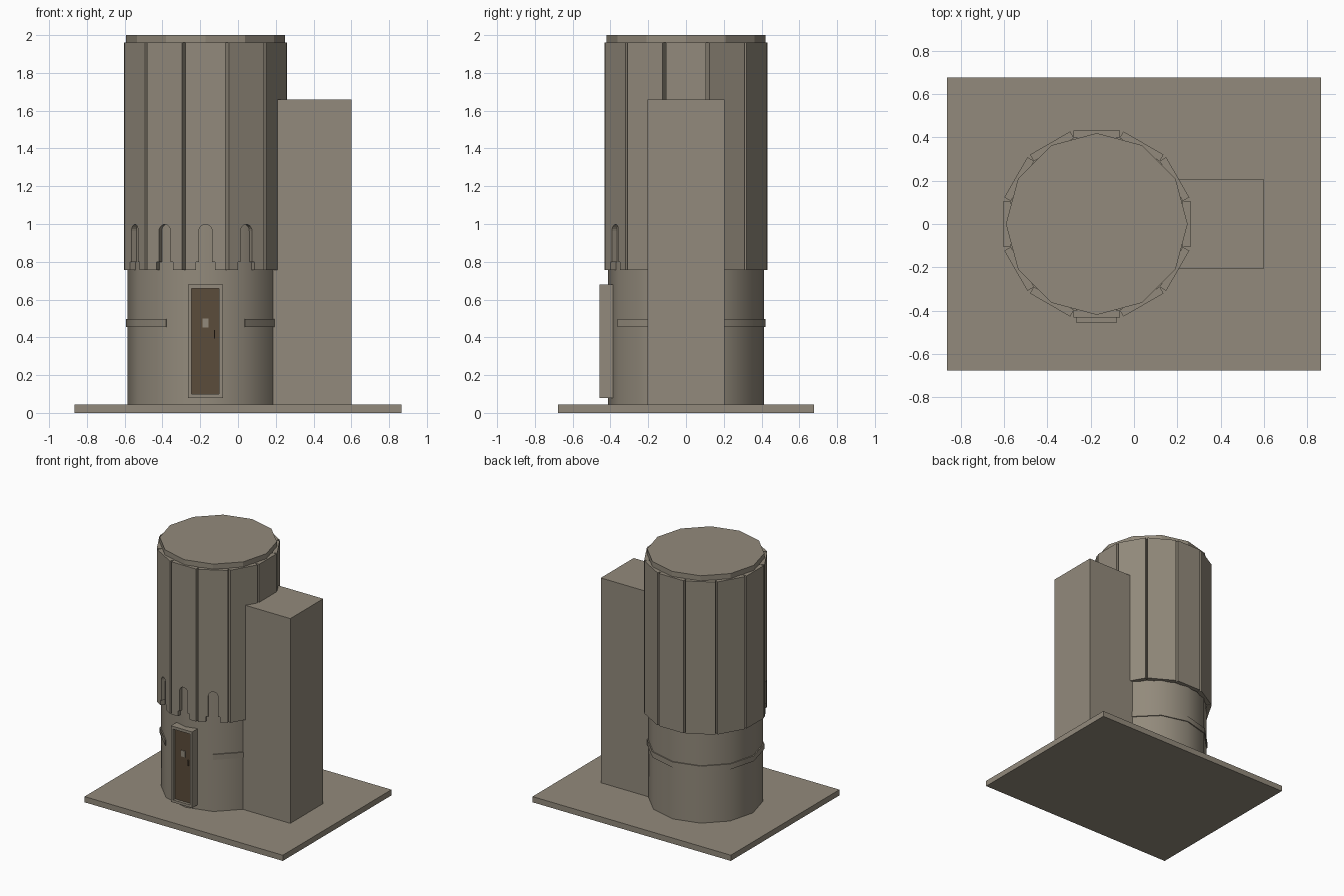
import bpy, bmesh, math
from mathutils import Matrix, Vector

if "Cube" in bpy.data.objects:
    bpy.data.objects.remove(bpy.data.objects["Cube"])

CX, SIDES = -0.172, 12

def material(name, rgb):
    m = bpy.data.materials.new(name)
    m.diffuse_color = (*rgb, 1)
    m.use_nodes = True
    m.node_tree.nodes["Principled BSDF"].inputs["Base Color"].default_value = m.diffuse_color
    return m

STONE = material("warm grey stone", (0.29, 0.255, 0.2))
WOOD = material("dark brown wood", (0.105, 0.072, 0.043))

def finish(name, bm, mat, smooth=False):
    bmesh.ops.recalc_face_normals(bm, faces=bm.faces)
    me = bpy.data.meshes.new(name)
    bm.to_mesh(me)
    bm.free()
    me.materials.append(mat)
    ob = bpy.data.objects.new(name, me)
    bpy.context.collection.objects.link(ob)
    if smooth:
        bpy.context.view_layer.objects.active = ob
        ob.select_set(True)
        bpy.ops.object.shade_smooth_by_angle(angle=math.radians(40))
        ob.select_set(False)
    return ob

def box(name, lo, hi, mat=STONE):
    bm = bmesh.new()
    lo, hi = Vector(lo), Vector(hi)
    bmesh.ops.create_cube(bm, size=1, matrix=Matrix.Translation((lo + hi) / 2)
                          @ Matrix.Diagonal((*(hi - lo), 1)))
    return finish(name, bm, mat)

def drum(name, r, z0, z1, smooth=False):
    pts = [(CX + r * math.cos(i * math.tau / SIDES), r * math.sin(i * math.tau / SIDES)) for i in range(SIDES)]
    bm = bmesh.new()
    f = bm.faces.new([bm.verts.new((x, y, z0)) for x, y in pts])
    g = bmesh.ops.extrude_face_region(bm, geom=[f])["geom"]
    bmesh.ops.translate(bm, verts=[v for v in g if isinstance(v, bmesh.types.BMVert)], vec=(0, 0, z1 - z0))
    return finish(name, bm, STONE, smooth)

def slab(name, outline, y_front, y_back, turn=0):
    """Extrude an x-z outline in depth, then turn it about the tower axis."""
    bm = bmesh.new()
    f = bm.faces.new([bm.verts.new((x, y_front, z)) for x, z in outline])
    g = bmesh.ops.extrude_face_region(bm, geom=[f])["geom"]
    bmesh.ops.translate(bm, verts=[v for v in g if isinstance(v, bmesh.types.BMVert)], vec=(0, y_back - y_front, 0))
    bmesh.ops.transform(bm, verts=bm.verts, matrix=Matrix.Translation((CX, 0, 0)) @ Matrix.Rotation(turn, 4, 'Z'))
    return finish(name, bm, STONE)

# Ground plate, side shaft, tower core and cap
box("base_plate", (-0.865, -0.677, 0), (0.865, 0.677, 0.045))
box("side_shaft", (0.1, -0.205, 0.045), (0.6, 0.205, 1.66))
drum("tower_core", 0.412, 0.045, 1.96, True)
drum("tower_cap", 0.42, 1.95, 2.0)

# Wall panels; the four facing the front-left have arched openings with a wider foot
W, Z0, Z1 = 0.107, 0.757, 1.96
plain = [(-W, Z0), (W, Z0), (W, Z1), (-W, Z1)]
arch = [(0.035 * math.cos(a), 0.963 + 0.035 * math.sin(a)) for a in
        [math.pi * (1 - i / 10) for i in range(11)]]
arched = ([(-W, Z0), (-0.05, Z0), (-0.05, 0.8), (-0.035, 0.8)] + arch +
          [(0.035, 0.8), (0.05, 0.8), (0.05, Z0), (W, Z0), (W, Z1), (-W, Z1)])
for i in range(SIDES):
    slab(f"wall_panel_{i}", arched if i in (0, 1, 10, 11) else plain,
         -0.432, -0.397, i * math.tau / SIDES)

# Belt around the lower drum, left open in front of the door
bm = bmesh.new()
rings = []
for i in range(11):
    a = math.radians(-60 + 30 * i)
    rings.append([bm.verts.new((CX + r * math.cos(a), r * math.sin(a), z))
                  for r, z in ((0.40, 0.455), (0.42, 0.455), (0.42, 0.498), (0.40, 0.498))])
for a, b in zip(rings, rings[1:]):
    for k in range(4):
        bm.faces.new((a[k], a[(k + 1) % 4], b[(k + 1) % 4], b[k]))
bm.faces.new(rings[0])
bm.faces.new(rings[-1])
finish("belt", bm, STONE, True)

# Door frame from four bars, recessed door, peep window and handle
L, R, F = -0.265, -0.08, -0.457
for name, x0, x1, z0, z1 in (("left", L, L + 0.02, 0.08, 0.68), ("right", R - 0.02, R, 0.08, 0.68),
                             ("top", L + 0.02, R - 0.02, 0.658, 0.68), ("sill", L + 0.02, R - 0.02, 0.08, 0.1)):
    box(f"door_frame_{name}", (x0, F, z0), (x1, -0.38, z1))
box("door", (L + 0.02, -0.435, 0.1), (R - 0.02, -0.38, 0.658), WOOD)
box("door_window", (-0.189, -0.439, 0.452), (-0.155, -0.434, 0.5))
box("door_handle", (-0.127, -0.445, 0.395), (-0.121, -0.434, 0.44), WOOD)
